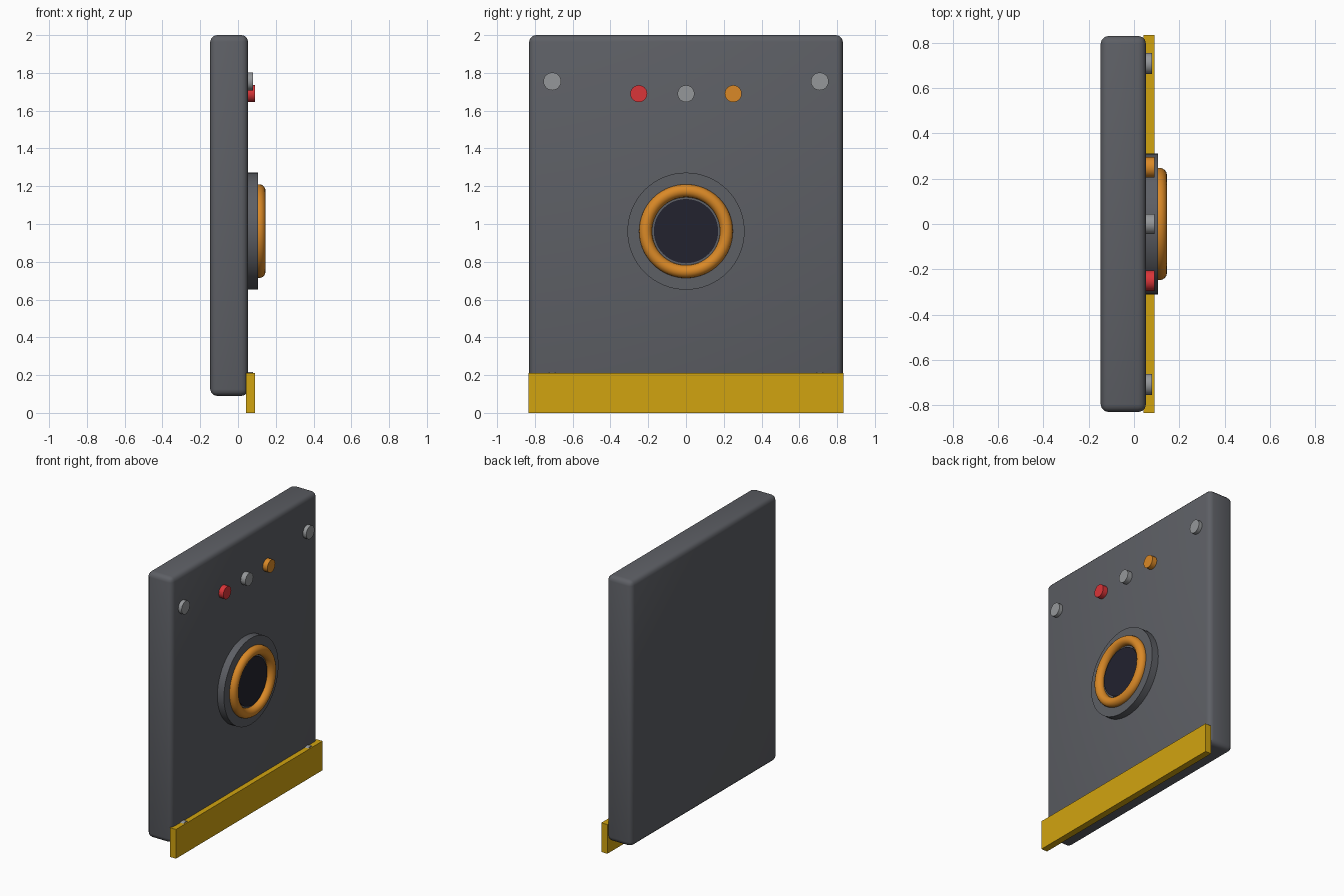
import bpy
import math

cube = bpy.data.objects.get("Cube")
if cube:
    bpy.data.objects.remove(cube, do_unlink=True)


def material(name, rgb):
    m = bpy.data.materials.new(name)
    m.use_nodes = True
    m.diffuse_color = (*rgb, 1)
    m.node_tree.nodes["Principled BSDF"].inputs["Base Color"].default_value = (*rgb, 1)
    return m


SLATE = material("slate grey", (0.11, 0.115, 0.13))
STEEL = material("steel grey", (0.30, 0.31, 0.32))
YELLOW = material("warning yellow", (0.64, 0.37, 0.005))
ORANGE = material("amber orange", (0.70, 0.25, 0.02))
RED = material("signal red", (0.70, 0.035, 0.04))
DARK = material("dark glass", (0.016, 0.016, 0.028))


def finish(name, mat, smooth=True):
    ob = bpy.context.object
    ob.name = ob.data.name = name
    ob.data.materials.append(mat)
    if smooth:
        bpy.ops.object.shade_smooth_by_angle(angle=math.radians(35))
    return ob


def box(name, mat, x0, x1, half_y, z0, z1, bevel=0):
    bpy.ops.mesh.primitive_cube_add(size=1, location=((x0 + x1) / 2, 0, (z0 + z1) / 2))
    bpy.context.object.scale = (x1 - x0, 2 * half_y, z1 - z0)
    bpy.ops.object.transform_apply(location=False, rotation=False, scale=True)
    ob = finish(name, mat, smooth=False)
    if bevel:
        mod = ob.modifiers.new("rounded edges", 'BEVEL')
        mod.width, mod.segments = bevel, 3
        bpy.ops.object.modifier_apply(modifier=mod.name)
        bpy.ops.object.shade_smooth_by_angle(angle=math.radians(35))


def disc(name, mat, radius, x0, x1, y, z, sides=24):
    bpy.ops.mesh.primitive_cylinder_add(
        vertices=sides, radius=radius, depth=x1 - x0,
        location=((x0 + x1) / 2, y, z), rotation=(0, math.pi / 2, 0))
    finish(name, mat)


# Slab and the strip across its foot
box("panel_body", SLATE, -0.147, 0.053, 0.83, 0.09, 2.0, bevel=0.035)
box("bottom_strip", YELLOW, 0.042, 0.09, 0.833, 0.0, 0.21)

# Corner bolts
for side, y in (("right", -0.708), ("left", 0.708)):
    for level, z in (("lower", 0.17), ("upper", 1.755)):
        disc(f"{level}_{side}_bolt", STEEL, 0.047, 0.03, 0.08, y, z)

# Row of indicator lights
for name, mat, y in (("red_light", RED, -0.25), ("grey_light", STEEL, 0), ("amber_light", ORANGE, 0.25)):
    disc(name, mat, 0.045, 0.03, 0.09, y, 1.69)

# Round port: base plate, ring and dark centre
PORT_Z = 0.962
disc("port_base", SLATE, 0.31, 0.03, 0.105, 0, PORT_Z, 64)
disc("port_glass", DARK, 0.17, 0.08, 0.112, 0, PORT_Z, 48)
bpy.ops.mesh.primitive_torus_add(
    major_radius=0.214, minor_radius=0.034, major_segments=64, minor_segments=16,
    location=(0.112, 0, PORT_Z), rotation=(0, math.pi / 2, 0))
finish("port_ring", ORANGE)
